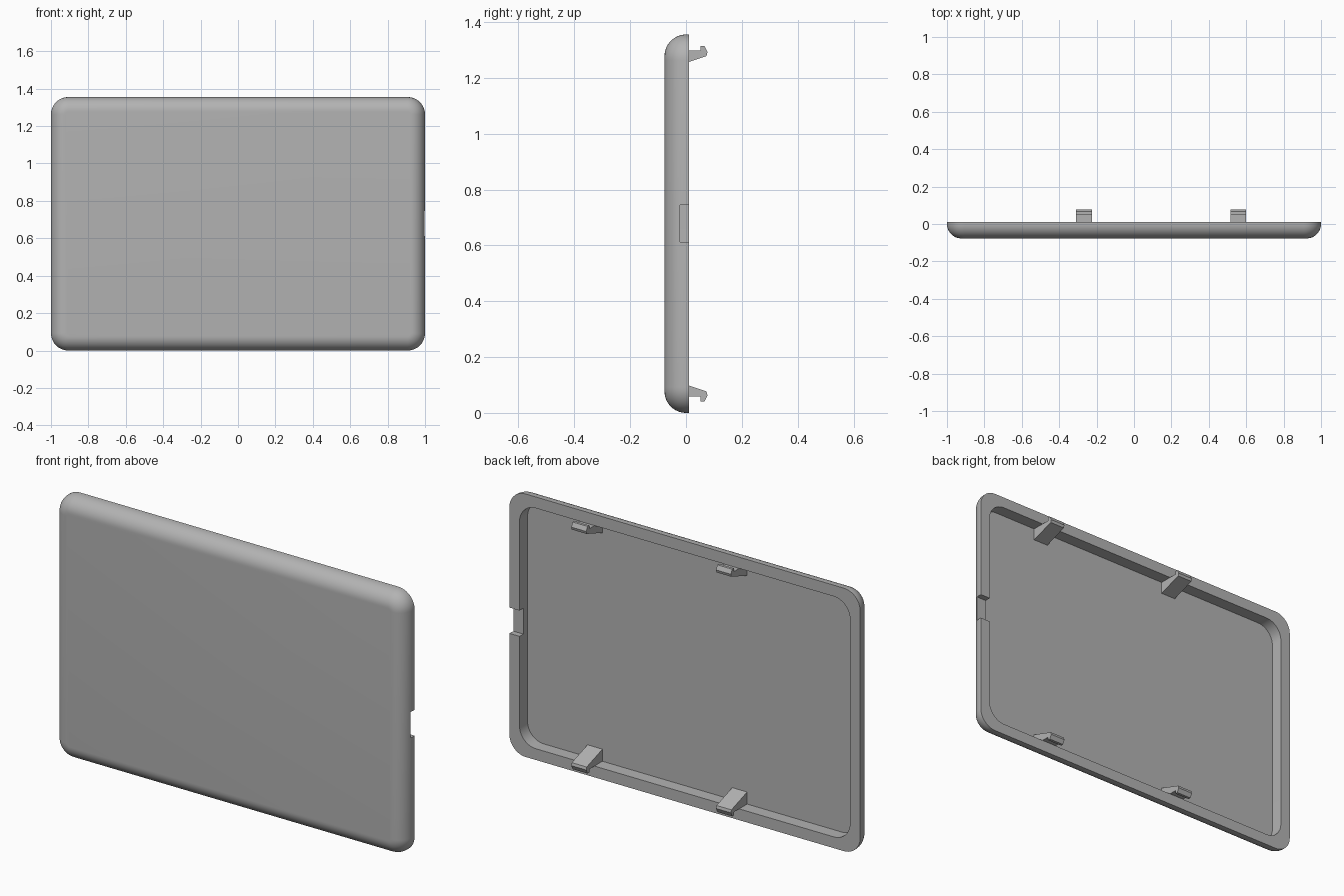
import bpy, bmesh, math

if "Cube" in bpy.data.objects:
    bpy.data.objects.remove(bpy.data.objects["Cube"])

WIDTH, HEIGHT = 2.0, 1.355
MID = HEIGHT / 2
BACK, FRONT, FLOOR = 0.01, -0.077, -0.055
FILLET, CORNER, RIM = 0.077, 0.093, 0.058
STEPS = 12

grey = bpy.data.materials.new("matte grey plastic")
grey.use_nodes = True
COLOUR = (0.45, 0.45, 0.45, 1)
grey.diffuse_color = COLOUR
grey.node_tree.nodes["Principled BSDF"].inputs["Base Color"].default_value = COLOUR


def make_object(name, bm):
    bmesh.ops.recalc_face_normals(bm, faces=bm.faces)
    mesh = bpy.data.meshes.new(name)
    bm.to_mesh(mesh)
    bm.free()
    mesh.materials.append(grey)
    obj = bpy.data.objects.new(name, mesh)
    bpy.context.collection.objects.link(obj)
    return obj


def rounded_ring(bm, inset, radius, y):
    """Rounded rectangle outline in the xz plane."""
    ring = []
    cx, cz = WIDTH / 2 - inset - radius, MID - inset - radius
    for quarter, (sx, sz) in enumerate([(1, 1), (-1, 1), (-1, -1), (1, -1)]):
        for i in range(STEPS + 1):
            a = (quarter + i / STEPS) * math.pi / 2
            ring.append(bm.verts.new((sx * cx + radius * math.cos(a), y,
                                      MID + sz * cz + radius * math.sin(a))))
    return ring


def extrude_profile(name, profile, x0, x1):
    """Solid from a (y, z) profile swept along x."""
    bm = bmesh.new()
    face = bm.faces.new([bm.verts.new((x0, y, z)) for y, z in profile])
    swept = bmesh.ops.extrude_face_region(bm, geom=[face])["geom"]
    verts = [v for v in swept if isinstance(v, bmesh.types.BMVert)]
    bmesh.ops.translate(bm, verts=verts, vec=(x1 - x0, 0, 0))
    return make_object(name, bm)


# Tray shell: rounded front edge, flat rim, recessed back
bm = bmesh.new()
rings = []
for i in range(STEPS + 1):
    a = math.pi / 2 * (1 - i / STEPS)
    inset = FILLET * (1 - math.cos(a))
    rings.append(rounded_ring(bm, inset, CORNER - inset, -FILLET * math.sin(a)))
rings.append(rounded_ring(bm, 0, CORNER, BACK))
rings.append(rounded_ring(bm, RIM, CORNER, BACK))
rings.append(rounded_ring(bm, RIM, CORNER, FLOOR))
for low, high in zip(rings, rings[1:]):
    for i in range(len(low)):
        j = (i + 1) % len(low)
        bm.faces.new((low[i], low[j], high[j], high[i]))
bm.faces.new(rings[0])
bm.faces.new(rings[-1])
shell = make_object("tray_shell", bm)

# Notch through the rim on the left side
cutter = extrude_profile("notch_cutter", [(-0.021, 0.612), (0.05, 0.612),
                                          (0.05, 0.745), (-0.021, 0.745)], 0.9, 1.1)
cutter.hide_render = True
cut = shell.modifiers.new("notch", "BOOLEAN")
cut.operation = "DIFFERENCE"
cut.solver = "EXACT"
cut.object = cutter
bpy.context.view_layer.objects.active = shell
bpy.ops.object.select_all(action="DESELECT")
shell.select_set(True)
bpy.ops.object.modifier_apply(modifier=cut.name)
bpy.data.objects.remove(cutter)
bpy.ops.object.shade_smooth_by_angle(angle=math.radians(30))

# Snap clips: wedge rising from the recess floor with an outward hook
clip = [(FLOOR, 1.235), (0.073, 1.278), (0.077, 1.292), (0.066, 1.314),
        (0.052, 1.314), (0.052, 1.297), (FLOOR, 1.297)]
for side, x0 in (("right", -0.31), ("left", 0.515)):
    extrude_profile("upper_clip_" + side, clip, x0, x0 + 0.085)
    extrude_profile("lower_clip_" + side, [(y, HEIGHT - z) for y, z in clip], x0, x0 + 0.085)
